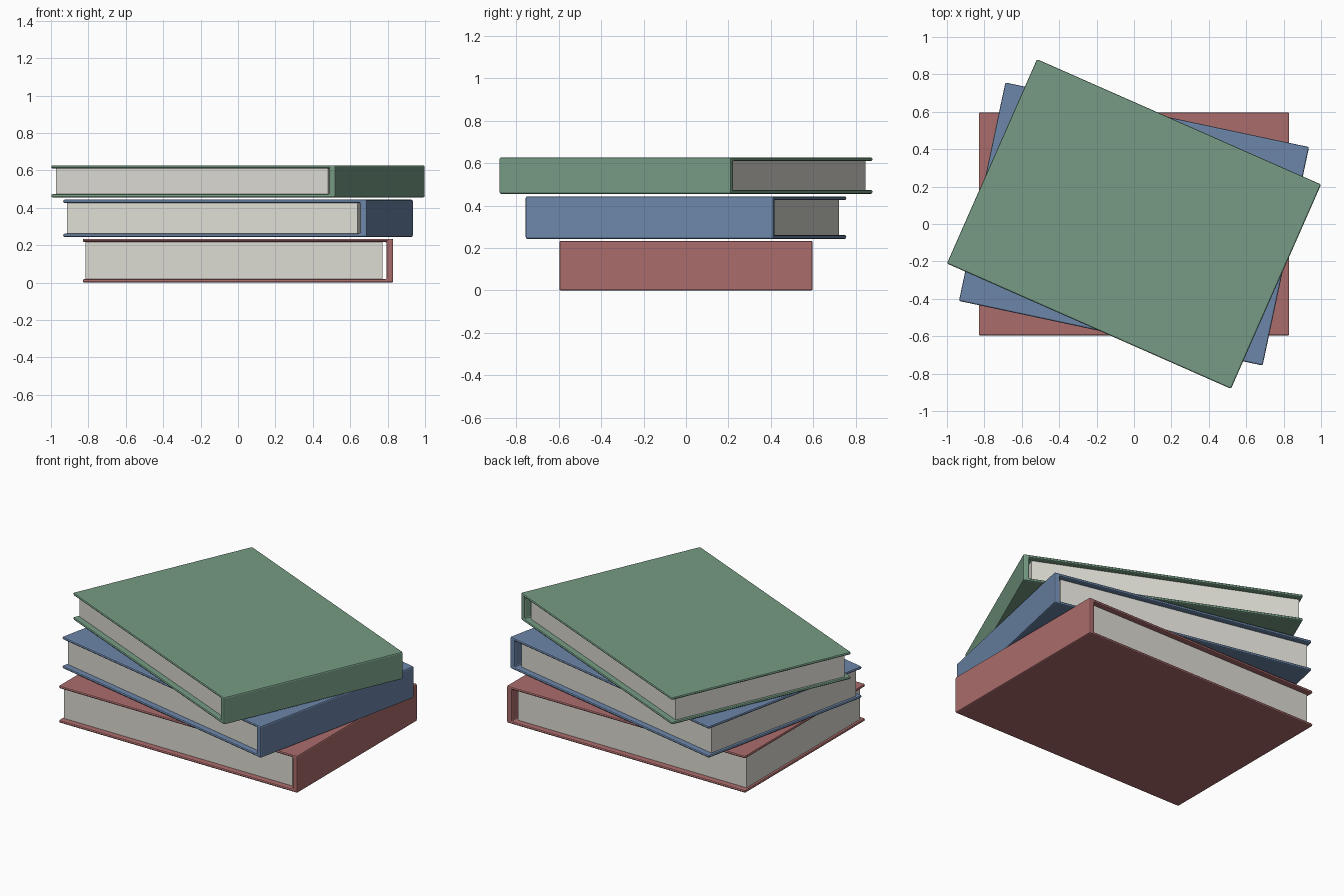
import bpy
from math import radians

cube = bpy.data.objects.get("Cube")
if cube:
    bpy.data.objects.remove(cube)

LENGTH, WIDTH = 1.66, 1.194
BOARD, SPINE = 0.018, 0.035          # cover and spine thickness


def material(name, color):
    mat = bpy.data.materials.new(name)
    mat.use_nodes = True
    mat.diffuse_color = (*color, 1)
    mat.node_tree.nodes["Principled BSDF"].inputs["Base Color"].default_value = (*color, 1)
    return mat


def extrude_profile(name, profile, half_width, mat):
    """Sweep an x-z outline along y."""
    n = len(profile)
    verts = [(x, y, z) for y in (-half_width, half_width) for x, z in profile]
    faces = [tuple(range(n)), tuple(reversed(range(n, 2 * n)))]
    faces += [(i, i + n, (i + 1) % n + n, (i + 1) % n) for i in range(n)]
    mesh = bpy.data.meshes.new(name)
    mesh.from_pydata(verts, [], faces)
    mesh.materials.append(mat)
    obj = bpy.data.objects.new(name, mesh)
    bpy.context.collection.objects.link(obj)
    return obj


def book(name, bottom, top, angle, cover_mat, page_mat):
    h = LENGTH / 2
    low, high, inner = bottom + BOARD, top - BOARD, h - SPINE

    # Case: two boards joined by the spine, with softened edges
    case = extrude_profile(name + "_cover", [
        (-h, bottom), (h, bottom), (h, top), (-h, top),
        (-h, high), (inner, high), (inner, low), (-h, low)], WIDTH / 2, cover_mat)
    bevel = case.modifiers.new("soft_edges", 'BEVEL')
    bevel.width, bevel.segments = 0.008, 2
    bevel.limit_method = 'ANGLE'

    # Page block, set in from the boards and clear of the spine
    left, right = -h + 0.014, inner - 0.022
    pages = extrude_profile(name + "_pages", [
        (left, low), (right, low), (right, high), (left, high)],
        WIDTH / 2 - 0.034, page_mat)

    for obj in (case, pages):
        obj.rotation_euler.z = radians(angle)


paper = material("paper", (0.72, 0.71, 0.65))
red = material("red_cloth", (0.41, 0.15, 0.15))
blue = material("blue_cloth", (0.15, 0.24, 0.40))
green = material("green_cloth", (0.18, 0.33, 0.23))

book("bottom_book", 0.0, 0.234, 0, red, paper)
book("middle_book", 0.243, 0.443, -12, blue, paper)
book("top_book", 0.455, 0.627, -23.8, green, paper)
